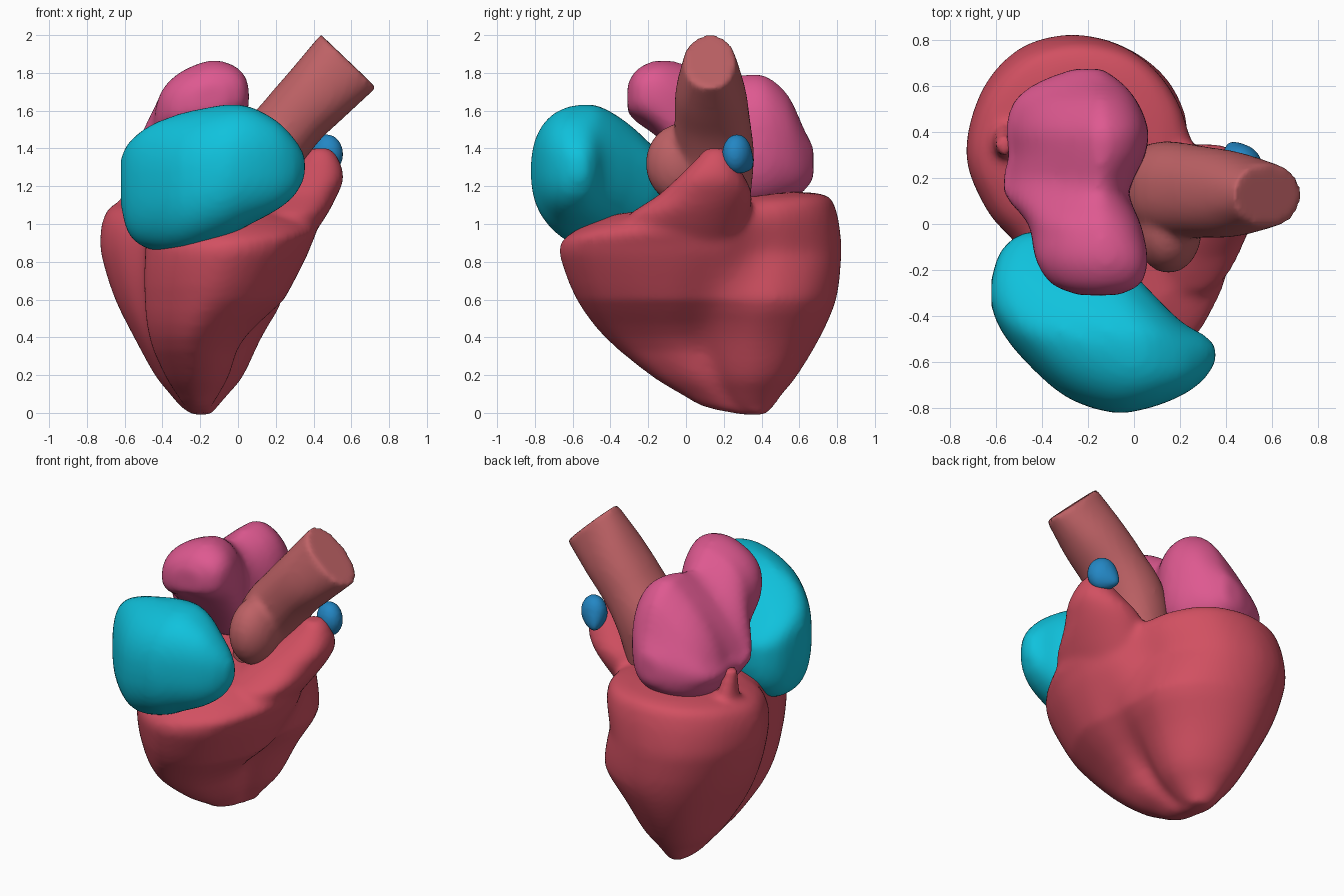
import bpy, bmesh, math
from mathutils import Vector, Matrix

if "Cube" in bpy.data.objects:
    bpy.data.objects.remove(bpy.data.objects["Cube"])


def clamp(v):
    return max(0.0, min(1.0, v))


def spline(pts, n, closed):
    """Catmull-Rom resampling of a list of tuples."""
    pts = [tuple(p) for p in pts]
    m, out = len(pts), []
    get = (lambda i: pts[i % m]) if closed else (lambda i: pts[min(max(i, 0), m - 1)])
    for i in range(m if closed else m - 1):
        a, b, c, d = (get(i + k) for k in (-1, 0, 1, 2))
        for s in range(n):
            t = s / n
            out.append(tuple(0.5 * (2 * q + (r - p) * t + (2 * p - 5 * q + 4 * r - w) * t * t
                                    + (3 * q - p - 3 * r + w) * t ** 3)
                             for p, q, r, w in zip(a, b, c, d)))
    if not closed:
        out.append(pts[-1])
    return out


def superellipse(power, n=40):
    out = []
    for i in range(n):
        c, s = math.cos(math.tau * i / n), math.sin(math.tau * i / n)
        out.append((math.copysign(abs(c) ** (2 / power), c), math.copysign(abs(s) ** (2 / power), s)))
    return out


def unit_box(section):
    us, ws = zip(*section)
    return [((u - min(us)) / (max(us) - min(us)), (w - min(ws)) / (max(ws) - min(ws)))
            for u, w in section]


def skin(bm, rings):
    """Bridge equal rings into a closed body."""
    vs = [[bm.verts.new(p) for p in r] for r in rings]
    n = len(vs[0])
    faces = [bm.faces.new(vs[0][::-1]), bm.faces.new(vs[-1])]
    for a, b in zip(vs, vs[1:]):
        for i in range(n):
            j = (i + 1) % n
            faces.append(bm.faces.new((a[i], a[j], b[j], b[i])))
    bmesh.ops.recalc_face_normals(bm, faces=faces)


def loft(bm, axis, rows, section, low=None):
    """rows: position, a min, a max, b min, b max, tilt; section (blending to low) fills each box."""
    section = unit_box(section)
    low = unit_box(low) if low else section
    rings = []
    for t, a0, a1, b0, b1, tilt in spline([(tuple(r) + (0,))[:6] for r in rows], 3, False):
        k = clamp((0.85 - t) / 0.5)
        shape = unit_box([(p[0] + (q[0] - p[0]) * k, p[1] + (q[1] - p[1]) * k)
                          for p, q in zip(section, low)])
        ring = []
        for u, w in shape:
            co = [a0 + (a1 - a0) * u, b0 + (b1 - b0) * w]
            co.insert(axis, t + tilt * (b1 - b0) * (w - 0.5))
            ring.append(co)
        rings.append(ring)
    skin(bm, rings)


def tube(bm, rows):
    """rows: x, y, z, radius in the xz plane, radius along y."""
    rows = spline(rows, 4, False)
    rings = []
    for i, (x, y, z, rn, ry) in enumerate(rows):
        d = Vector(rows[min(i + 1, len(rows) - 1)][:3]) - Vector(rows[max(i - 1, 0)][:3])
        side = Vector((d.z, 0, -d.x)).normalized()
        rings.append([Vector((x, y, z)) + side * rn * c + Vector((0, ry * s, 0))
                      for c, s in superellipse(2.2, 32)])
    skin(bm, rings)


def ball(bm, loc, radii, rot=0):
    m = Matrix.Translation(loc) @ Matrix.Rotation(rot, 4, 'Z') @ Matrix.Diagonal((*radii, 1))
    bmesh.ops.create_uvsphere(bm, u_segments=24, v_segments=14, radius=1, matrix=m)


def finish(bm, name, color, voxel=0.02, smooth=8):
    me = bpy.data.meshes.new(name)
    bm.to_mesh(me)
    bm.free()
    ob = bpy.data.objects.new(name, me)
    bpy.context.collection.objects.link(ob)
    mat = bpy.data.materials.new(name + "_color")
    mat.diffuse_color = (*color, 1)
    mat.use_nodes = True
    mat.node_tree.nodes["Principled BSDF"].inputs["Base Color"].default_value = mat.diffuse_color
    me.materials.append(mat)
    r = ob.modifiers.new("Merge", 'REMESH')
    r.mode = 'VOXEL'
    r.voxel_size = voxel
    r.use_smooth_shade = True
    s = ob.modifiers.new("Soften", 'SMOOTH')
    s.factor, s.iterations = 0.5, smooth


# Ventricles: two-lobed section with grooves, plus outflow horn and small vein
bm = bmesh.new()
upper = spline([(0.35, -0.05), (0.30, 0.18), (0.20, 0.36), (0.14, 0.54), (0.04, 0.69),
                (-0.1, 0.785), (-0.3, 0.815), (-0.5, 0.75), (-0.65, 0.57), (-0.71, 0.3),
                (-0.62, 0.06), (-0.49, -0.1), (-0.47, -0.3), (-0.32, -0.54),
                (-0.07, -0.65), (0.17, -0.54), (0.32, -0.28)], 4, True)
lower = spline([(-0.01, 0.0), (-0.02, 0.12), (0.05, 0.24), (0.08, 0.38), (0.02, 0.53),
                (-0.12, 0.63), (-0.27, 0.65), (-0.39, 0.58), (-0.46, 0.43), (-0.48, 0.27),
                (-0.45, 0.12), (-0.41, 0.02), (-0.42, -0.08), (-0.35, -0.21),
                (-0.24, -0.3), (-0.12, -0.25), (-0.04, -0.12)], 4, True)
loft(bm, 2, [(-0.01, -0.24, -0.14, 0.30, 0.42), (0.03, -0.30, -0.11, 0.10, 0.46),
             (0.1, -0.36, -0.05, -0.03, 0.51), (0.2, -0.44, 0.03, -0.19, 0.59),
             (0.4, -0.55, 0.125, -0.43, 0.71), (0.6, -0.65, 0.245, -0.58, 0.795),
             (0.8, -0.715, 0.35, -0.66, 0.82), (0.9, -0.73, 0.39, -0.67, 0.82, 0.03),
             (1.0, -0.715, 0.42, -0.64, 0.795, 0.1), (1.07, -0.66, 0.37, -0.55, 0.74, 0.13),
             (1.11, -0.5, 0.25, -0.4, 0.55, 0.13)], upper, lower)
loft(bm, 2, [(0.7, -0.1, 0.22, -0.35, 0.2), (1.0, 0.0, 0.44, -0.34, 0.32),
             (1.15, 0.12, 0.525, -0.15, 0.35), (1.25, 0.24, 0.56, -0.04, 0.31),
             (1.35, 0.34, 0.53, 0.06, 0.25), (1.40, 0.38, 0.49, 0.10, 0.22)], superellipse(2.2))
loft(bm, 2, [(0.95, -0.66, -0.44, 0.25, 0.5), (1.12, -0.62, -0.49, 0.28, 0.45),
             (1.31, -0.60, -0.53, 0.30, 0.38)], superellipse(2))
finish(bm, "ventricles", (0.64, 0.08, 0.12), smooth=10)

# Right atrium, slanting across the front, its rear top sloping down
bm = bmesh.new()
loft(bm, 0, [(-0.62, -0.36, -0.24, 1.10, 1.38), (-0.58, -0.46, -0.12, 0.95, 1.48),
             (-0.48, -0.59, -0.04, 0.87, 1.55), (-0.3, -0.75, -0.04, 0.85, 1.595),
             (-0.1, -0.82, -0.12, 0.91, 1.63), (0.05, -0.805, -0.27, 0.99, 1.625),
             (0.2, -0.75, -0.42, 1.07, 1.55), (0.3, -0.68, -0.48, 1.15, 1.45),
             (0.355, -0.60, -0.53, 1.25, 1.36)], superellipse(2.4))
for v in bm.verts:
    v.co.z -= 0.45 * max(0, v.co.y + 0.47) * clamp((v.co.z - 1.25) / 0.3)
finish(bm, "right_atrium", (0.005, 0.54, 0.72))

# Left atrium, running front to back with a waist, its left shoulder sloping down
bm = bmesh.new()
loft(bm, 1, [(-0.31, -0.24, -0.07, 1.60, 1.74), (-0.26, -0.36, 0.03, 1.56, 1.82),
             (-0.15, -0.43, 0.06, 1.48, 1.87), (0.0, -0.46, 0.03, 1.3, 1.85),
             (0.14, -0.57, -0.02, 1.13, 1.79), (0.3, -0.55, 0.05, 1.08, 1.805),
             (0.42, -0.56, 0.06, 1.08, 1.80), (0.54, -0.52, 0.01, 1.12, 1.70),
             (0.62, -0.41, -0.06, 1.17, 1.53), (0.675, -0.26, -0.14, 1.24, 1.42)],
     superellipse(2.6))
for v in bm.verts:
    slope = 0.35 + 0.45 * clamp(v.co.y / 0.2)
    v.co.z -= slope * max(0, -0.15 - v.co.x) * clamp((v.co.z - 1.25) / 0.4)
finish(bm, "left_atrium", (0.73, 0.10, 0.28))

# Aorta: leaning trunk with a root bulge
bm = bmesh.new()
tube(bm, [(0.08, 0.14, 1.05, 0.17, 0.19), (0.14, 0.15, 1.34, 0.19, 0.21),
          (0.28, 0.14, 1.54, 0.18, 0.20), (0.43, 0.13, 1.70, 0.19, 0.185),
          (0.585, 0.125, 1.863, 0.205, 0.135)])
ball(bm, (0.15, -0.03, 1.32), (0.145, 0.185, 0.21))
finish(bm, "aorta", (0.51, 0.12, 0.13), smooth=6)

# Pulmonary stub with a pointed rear lip
bm = bmesh.new()
ball(bm, (0.47, 0.27, 1.37), (0.09, 0.075, 0.105), -0.5)
tip = Vector((0.40, 0.385, 1.28))
for v in bm.verts:
    v.co = v.co.lerp(tip, 0.8 * clamp(1 - (v.co - tip).length / 0.15))
finish(bm, "pulmonary_stub", (0.017, 0.24, 0.55), voxel=0.012, smooth=3)
